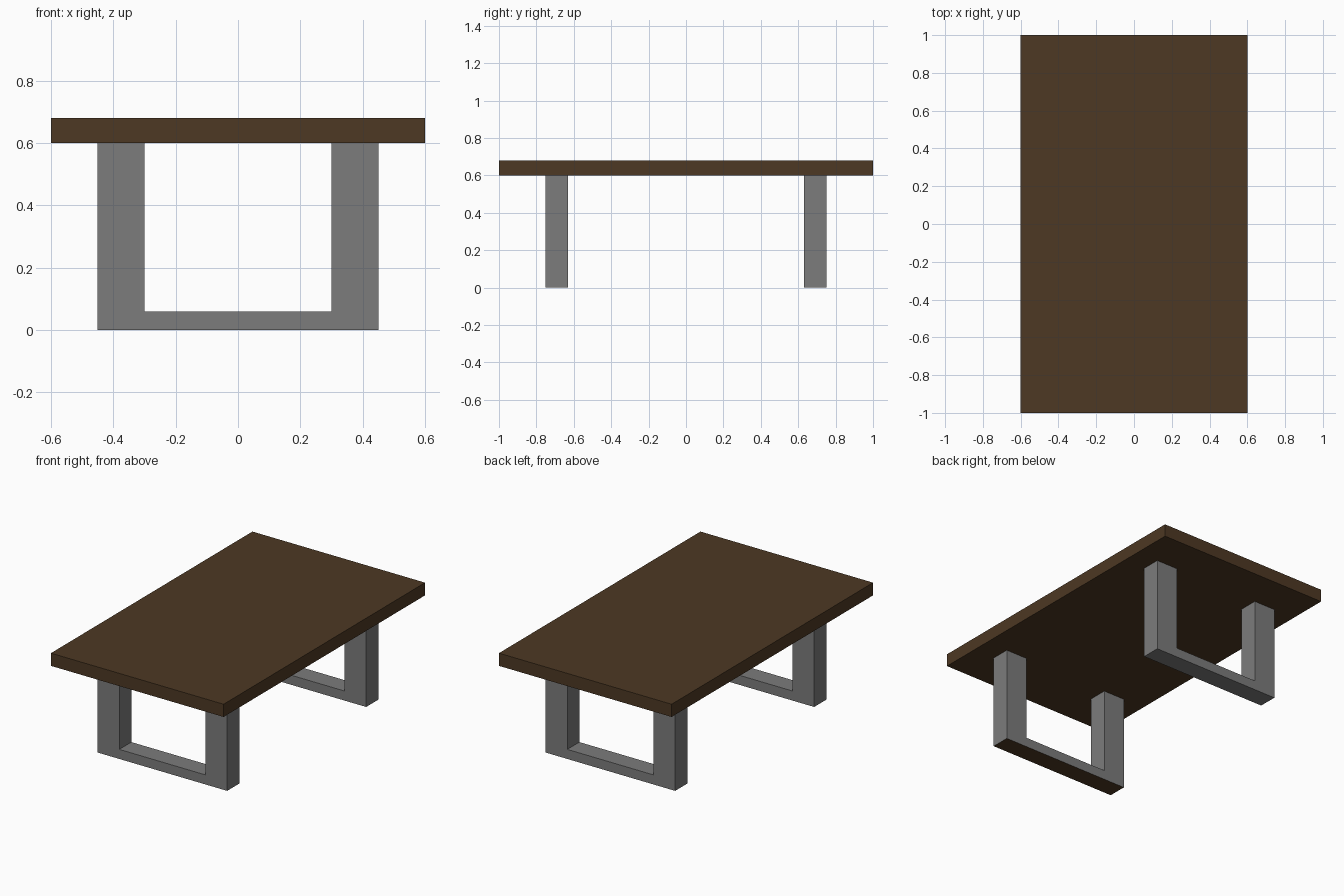
import bpy, bmesh
from mathutils import Vector

if "Cube" in bpy.data.objects:
    bpy.data.objects.remove(bpy.data.objects["Cube"])

wood = bpy.data.materials.new("wood")
wood.diffuse_color = (0.075, 0.04, 0.017, 1)
wood.use_nodes = True
wood.node_tree.nodes["Principled BSDF"].inputs["Base Color"].default_value = wood.diffuse_color
metal = bpy.data.materials.new("metal")
metal.diffuse_color = (0.2, 0.2, 0.2, 1)
metal.use_nodes = True
metal.node_tree.nodes["Principled BSDF"].inputs["Base Color"].default_value = metal.diffuse_color


def extrude_profile(name, points, y0, y1, materials):
    """Solid from an XZ outline pushed from y0 to y1."""
    bm = bmesh.new()
    face = bm.faces.new([bm.verts.new((x, y0, z)) for x, z in points])
    new = bmesh.ops.extrude_face_region(bm, geom=[face])["geom"]
    verts = [v for v in new if isinstance(v, bmesh.types.BMVert)]
    bmesh.ops.translate(bm, verts=verts, vec=Vector((0, y1 - y0, 0)))
    bmesh.ops.recalc_face_normals(bm, faces=bm.faces)
    mesh = bpy.data.meshes.new(name)
    bm.to_mesh(mesh)
    bm.free()
    for m in materials:
        mesh.materials.append(m)
    obj = bpy.data.objects.new(name, mesh)
    bpy.context.collection.objects.link(obj)
    return obj


# Table top slab
extrude_profile("table_top", [(-0.6, 0.6), (0.6, 0.6), (0.6, 0.68), (-0.6, 0.68)],
                -1, 1, [wood])

# U-shaped leg frames, front and back
half = [(0.45, 0), (0.45, 0.6), (0.3, 0.6), (0.3, 0.06)]
u_shape = half + [(-x, z) for x, z in reversed(half)]
front = extrude_profile("front_leg_frame", u_shape, -0.75, -0.63, [metal, wood])
extrude_profile("back_leg_frame", u_shape, 0.63, 0.75, [metal])

# The underside of the front frame is wood coloured
for p in front.data.polygons:
    if p.normal.z < -0.9 and p.center.z < 0.01:
        p.material_index = 1
